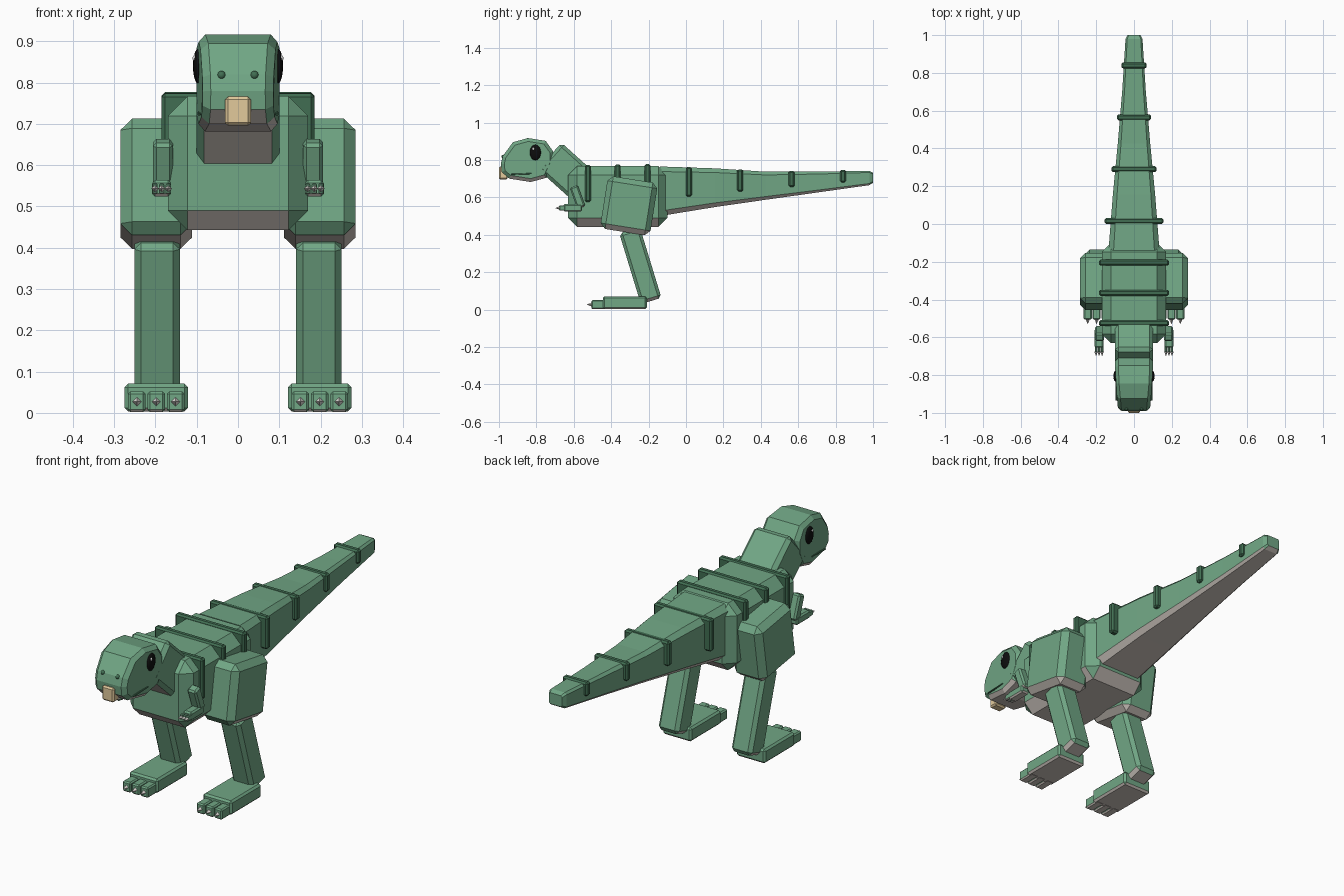
import bpy, bmesh, math
from mathutils import Matrix

if "Cube" in bpy.data.objects:
    bpy.data.objects.remove(bpy.data.objects["Cube"], do_unlink=True)


def material(name, rgb):
    m = bpy.data.materials.new(name)
    m.use_nodes = True
    m.diffuse_color = (*rgb, 1)
    m.node_tree.nodes["Principled BSDF"].inputs["Base Color"].default_value = (*rgb, 1)
    return m


GREEN = material("green_skin", (0.165, 0.385, 0.235))
DARK = material("dark_green", (0.053, 0.155, 0.085))
BELLY = material("grey_belly", (0.62, 0.565, 0.52))
CREAM = material("cream_tooth", (0.76, 0.59, 0.33))
CLAW = material("pale_claw", (0.85, 0.82, 0.78))
BLACK = material("black_eye", (0.004, 0.004, 0.004))
WHITE = material("white_glint", (0.95, 0.95, 0.95))


def finish(name, bm, mat, smooth=False):
    """Turn a bmesh into an object; green parts get a grey underside."""
    bmesh.ops.recalc_face_normals(bm, faces=bm.faces[:])
    me = bpy.data.meshes.new(name)
    me.materials.append(mat)
    if mat is GREEN:
        me.materials.append(BELLY)
    bm.normal_update()
    for f in bm.faces:
        f.smooth = smooth
        if mat is GREEN and f.normal.z < -0.65:
            f.material_index = 1
    bm.to_mesh(me)
    bm.free()
    ob = bpy.data.objects.new(name, me)
    bpy.context.collection.objects.link(ob)
    return ob


def block(name, loc, size, bevel, mat=GREEN, tilt=0):
    """Chamfered box, tilted about the x axis."""
    bm = bmesh.new()
    bmesh.ops.create_cube(bm, size=1)
    bmesh.ops.scale(bm, vec=size, verts=bm.verts)
    bmesh.ops.bevel(bm, geom=bm.edges[:], offset=bevel, segments=1, affect='EDGES')
    bmesh.ops.transform(bm, verts=bm.verts, matrix=Matrix.Translation(loc)
                        @ Matrix.Rotation(math.radians(tilt), 4, 'X'))
    return finish(name, bm, mat)


def ball(name, loc, size, mat):
    bm = bmesh.new()
    bmesh.ops.create_uvsphere(bm, u_segments=16, v_segments=10, radius=1)
    bmesh.ops.scale(bm, vec=size, verts=bm.verts)
    bmesh.ops.translate(bm, vec=loc, verts=bm.verts)
    return finish(name, bm, mat, True)


def claw(name, loc, radius, length):
    """Four-sided spike pointing forward."""
    bm = bmesh.new()
    bmesh.ops.create_cone(bm, cap_ends=True, segments=4, radius1=radius,
                          radius2=0, depth=length)
    bmesh.ops.transform(bm, verts=bm.verts, matrix=Matrix.Translation(loc)
                        @ Matrix.Rotation(math.pi / 2, 4, 'X'))
    return finish(name, bm, CLAW)


# Torso and neck
block("torso", (0, -0.365, 0.605), (0.34, 0.53, 0.325), 0.048)
block("neck", (0, -0.64, 0.741), (0.2, 0.24, 0.19), 0.018, tilt=-42)

# Tail: chamfered sections lofted backward (y, half width, bottom, top)
sections = [(-0.14, 0.135, 0.50, 0.765), (0.155, 0.112, 0.548, 0.755),
            (0.425, 0.086, 0.587, 0.737), (0.71, 0.062, 0.627, 0.737),
            (0.98, 0.045, 0.665, 0.742), (1.0, 0.035, 0.678, 0.732)]
bm = bmesh.new()
rings = []
for y, w, lo, hi in sections:
    c = w * 0.2
    ring = [(w - c, lo), (w, lo + c), (w, hi - c), (w - c, hi),
            (c - w, hi), (-w, hi - c), (-w, lo + c), (c - w, lo)]
    rings.append([bm.verts.new((x, y, z)) for x, z in ring])
for a, b in zip(rings, rings[1:]):
    for i in range(8):
        j = (i + 1) % 8
        bm.faces.new((a[i], a[j], b[j], b[i]))
bm.faces.new(rings[0])
bm.faces.new(rings[-1])
finish("tail", bm, GREEN)

# Raised bands over the back and tail (y, half width, bottom, top)
bands = [(-0.525, 0.185, 0.575, 0.773), (-0.365, 0.185, 0.575, 0.775),
         (-0.205, 0.185, 0.575, 0.777), (0.015, 0.155, 0.605, 0.762),
         (0.29, 0.12, 0.63, 0.748), (0.565, 0.09, 0.655, 0.742),
         (0.84, 0.067, 0.68, 0.747)]
for i, (y, w, lo, hi) in enumerate(bands):
    block(f"back_band_{i + 1}", (0, y, (lo + hi) / 2), (2 * w, 0.032, hi - lo),
          0.008, DARK)

# Head: side profile (y, z) widened, tapered to the snout, rims chamfered
profile = [(-0.99, 0.78), (-0.98, 0.82), (-0.925, 0.895), (-0.845, 0.917),
           (-0.75, 0.902), (-0.71, 0.845), (-0.71, 0.78), (-0.745, 0.705),
           (-0.83, 0.682), (-0.945, 0.70), (-0.985, 0.735)]
bm = bmesh.new()
sides = []
for s in (1, -1):
    sides.append([bm.verts.new((s * (0.101 - max(0, -0.8 - y) * 0.09), y, z))
                  for y, z in profile])
n = len(profile)
for i in range(n):
    j = (i + 1) % n
    bm.faces.new((sides[0][i], sides[0][j], sides[1][j], sides[1][i]))
caps = [bm.faces.new(v) for v in sides]
rim = [e for f in caps for e in f.edges]
bmesh.ops.bevel(bm, geom=rim, offset=0.018, segments=1, affect='EDGES')
finish("head", bm, GREEN)
block("front_tooth", (0, -0.977, 0.731), (0.063, 0.046, 0.07), 0.007, CREAM)

# Paired parts
for side, s in (("left", 1), ("right", -1)):
    # Face details
    ball(f"{side}_eye", (s * 0.097, -0.805, 0.84), (0.012, 0.03, 0.042), BLACK)
    ball(f"{side}_eye_glint", (s * 0.105, -0.816, 0.859), (0.005, 0.006, 0.008), WHITE)
    ball(f"{side}_nostril", (s * 0.04, -0.977, 0.818), (0.01, 0.01, 0.01), DARK)
    block(f"{side}_mouth_line", (s * 0.094, -0.88, 0.725), (0.009, 0.11, 0.006),
          0.002, DARK, tilt=2)

    # Hind leg
    block(f"{side}_thigh", (s * 0.198, -0.305, 0.555), (0.174, 0.27, 0.285),
          0.028, tilt=-9)
    block(f"{side}_shin", (s * 0.196, -0.244, 0.235), (0.11, 0.115, 0.395),
          0.016, tilt=17)
    block(f"{side}_foot", (s * 0.198, -0.327, 0.037), (0.154, 0.235, 0.068), 0.009)
    for k in (-1, 0, 1):
        x = s * 0.198 + k * 0.047
        block(f"{side}_toe_{k + 2}", (x, -0.46, 0.027), (0.043, 0.09, 0.05), 0.006)
        claw(f"{side}_toe_claw_{k + 2}", (x, -0.516, 0.027), 0.0125, 0.03)

    # Arm
    block(f"{side}_upper_arm", (s * 0.182, -0.58, 0.602), (0.048, 0.045, 0.12),
          0.008, tilt=20)
    block(f"{side}_forearm", (s * 0.185, -0.605, 0.544), (0.046, 0.1, 0.04), 0.007)
    for k in (-1, 0, 1):
        x = s * 0.185 + k * 0.016
        block(f"{side}_finger_{k + 2}", (x, -0.66, 0.543), (0.013, 0.036, 0.026), 0.003)
        claw(f"{side}_finger_claw_{k + 2}", (x, -0.688, 0.543), 0.009, 0.024)
